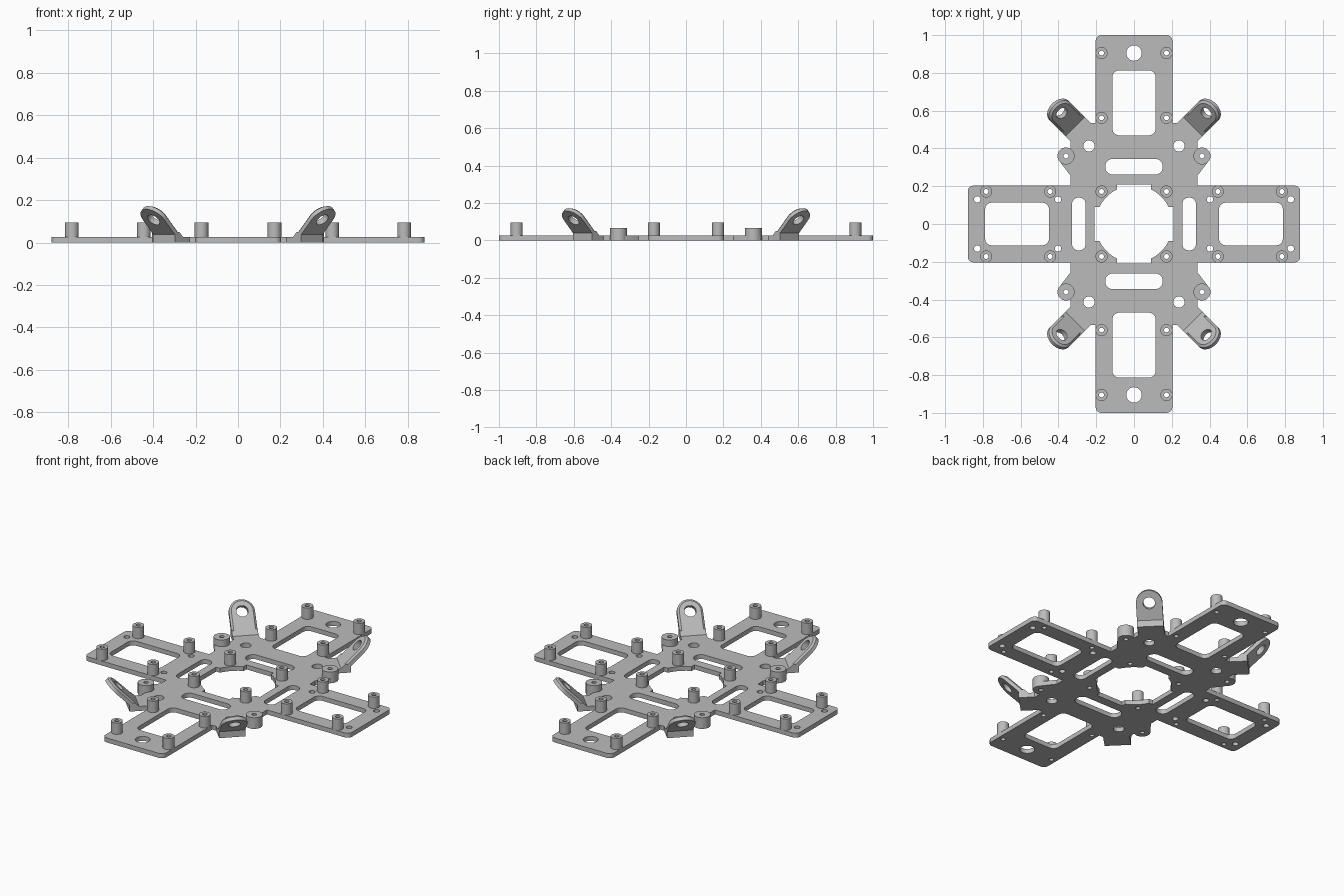
import bpy, bmesh
from math import sin, cos, pi, sqrt
from mathutils import Matrix, Vector

cube = bpy.data.objects.get("Cube")
if cube:
    bpy.data.objects.remove(cube)

GREY = (0.5, 0.5, 0.5, 1)
grey = bpy.data.materials.new("plain grey")
grey.use_nodes = True
grey.diffuse_color = GREY
grey.node_tree.nodes["Principled BSDF"].inputs["Base Color"].default_value = GREY

QUADS = [(1, 1), (-1, 1), (-1, -1), (1, -1)]
THICK = 0.027


def arc(x, y, r, start=0, sweep=2 * pi, n=24):
    full = abs(sweep) >= 2 * pi
    return [(x + r * cos(start + sweep * i / n), y + r * sin(start + sweep * i / n))
            for i in range(n if full else n + 1)]


def round_rect(x, y, hx, hy, r):
    pts = []
    for k, (sx, sy) in enumerate(QUADS):
        pts += arc(x + sx * (hx - r), y + sy * (hy - r), r, k * pi / 2, pi / 2, 6)
    return pts


def four_way(quarter):
    """Mirror a first-quadrant path, running from the x axis side to the y axis side."""
    pts = []
    for sx, sy in QUADS:
        path = quarter if sx * sy > 0 else quarter[::-1]
        pts += [(sx * x, sy * y) for x, y in path]
    return pts


def slab(name, loops, z0, z1, matrix=Matrix(), shape=None):
    """Extrude an outline with holes from z0 to z1, then place it."""
    curve = bpy.data.curves.new(name, "CURVE")
    curve.dimensions = "2D"
    curve.fill_mode = "BOTH"
    curve.extrude = (z1 - z0) / 2
    for loop in loops:
        spline = curve.splines.new("POLY")
        spline.points.add(len(loop) - 1)
        for point, (x, y) in zip(spline.points, loop):
            point.co = (x, y, 0, 1)
        spline.use_cyclic_u = True
    temp = bpy.data.objects.new(name, curve)
    bpy.context.collection.objects.link(temp)
    graph = bpy.context.evaluated_depsgraph_get()
    mesh = bpy.data.meshes.new_from_object(temp.evaluated_get(graph))
    bpy.data.objects.remove(temp)
    bm = bmesh.new()
    bm.from_mesh(mesh)
    bmesh.ops.remove_doubles(bm, verts=bm.verts, dist=1e-5)
    bmesh.ops.translate(bm, verts=bm.verts, vec=(0, 0, (z0 + z1) / 2))
    if shape:
        shape(bm)
    bmesh.ops.recalc_face_normals(bm, faces=bm.faces)
    bm.transform(matrix)
    bm.to_mesh(mesh)
    bm.free()
    mesh.name = name
    mesh.materials.clear()
    mesh.materials.append(grey)
    obj = bpy.data.objects.new(name, mesh)
    bpy.context.collection.objects.link(obj)
    bpy.ops.object.select_all(action="DESELECT")
    obj.select_set(True)
    bpy.context.view_layer.objects.active = obj
    bpy.ops.object.shade_smooth_by_angle(angle=0.6)
    return obj


# Post and hole positions in one quadrant
BOSS = (0.36, 0.36)
POSTS = [(0.172, 0.172), (0.172, 0.562), (0.172, 0.905), (0.444, 0.172), (0.783, 0.172)]
PIN = 0.013

# Base plate: two crossed arms with a stepped body
quarter = (arc(0.85, 0.173, 0.03, 0, pi / 2, 6)
           + [(0.335, 0.203), (0.335, 0.255), (0.398, 0.337), (0.405, 0.36), (0.392, 0.392),
              (0.335, 0.4), (0.335, 0.465), (0.363, 0.465), (0.261, 0.567), (0.229, 0.535),
              (0.203, 0.535)]
           + arc(0.173, 0.97, 0.03, 0, pi / 2, 6))
loops = [four_way(quarter)]

# Central opening: a circle widened by four shallow notches
R, N = 0.204, 0.09
C = sqrt(R * R - N * N)
a = math_start = 0.457
loops.append(four_way([(0.208, N), (C, N)] + arc(0, 0, R, a, pi / 2 - 2 * a, 8)[1:-1]
                      + [(N, C), (N, 0.208)]))

# Windows, slots and round holes
for s in (1, -1):
    loops += [round_rect(0, s * 0.641, 0.114, 0.172, 0.035),
              round_rect(s * 0.619, 0, 0.169, 0.113, 0.035),
              round_rect(0, s * 0.303, 0.152, 0.041, 0.038),
              round_rect(s * 0.292, 0, 0.036, 0.14, 0.034),
              arc(0, s * 0.905, 0.041)]
for sx, sy in QUADS:
    loops.append(arc(sx * 0.238, sy * 0.413, 0.03))
    loops += [arc(sx * x, sy * 0.13, 0.017, n=16) for x in (0.402, 0.83)]
    loops += [arc(sx * x, sy * y, PIN, n=16) for x, y in POSTS + [BOSS]]
slab("base_plate", loops, 0, THICK)


def chamfer(bm):
    """Draw in the outer rim of the upper face."""
    top = max(v.co.z for v in bm.verts)
    k = 1 - 0.012 / HALF
    for v in bm.verts:
        if v.co.z > top - 1e-4 and v.co.xy.length > HOLE + 0.005:
            v.co.x *= k
            if v.co.y > 0:
                v.co.y *= k


HALF, HOLE = 0.072, 0.033
ear = [arc(0, 0, HALF, 0, pi, 24) + [(-HALF, -0.143), (HALF, -0.143)], arc(0, 0, HOLE)]
block = [(0.55, 0), (0.638, 0), (0.638, 0.05), (0.607, 0.05), (0.584, THICK), (0.55, THICK)]
up = Vector((0, 0, 1))

for (sx, sy), side in zip(QUADS, ("back_left", "back_right", "front_right", "front_left")):
    # Screw posts and the wider, lower boss
    for i, (x, y) in enumerate(POSTS):
        place = Matrix.Translation((sx * x, sy * y, 0))
        slab(f"post_{side}_{i + 1}", [arc(0, 0, 0.032), arc(0, 0, PIN, n=16)],
             THICK, 0.095, place)
    place = Matrix.Translation((sx * BOSS[0], sy * BOSS[1], 0))
    slab("boss_" + side, [arc(0, 0, 0.045), arc(0, 0, PIN, n=16)], 0, 0.067, place)

    # Corner lug: a block carrying a tilted ear
    out = Vector((sx, sy, 0)).normalized()
    across = out.cross(up)
    origin = Vector((-0.102 * sx, 0.102 * sy, 0))
    frame = Matrix((out, up, across)).transposed().to_4x4()
    slab("lug_block_" + side, [block], -HALF, HALF, Matrix.Translation(origin) @ frame)
    tilt = Matrix((across, (out + up).normalized(), (up - out).normalized())).transposed().to_4x4()
    place = Matrix.Translation(origin + 0.685 * out + 0.128 * up) @ tilt
    slab("lug_ear_" + side, ear, -0.03, -0.01, place)
    slab("lug_ear_rim_" + side, ear, -0.01, 0, place, chamfer)
